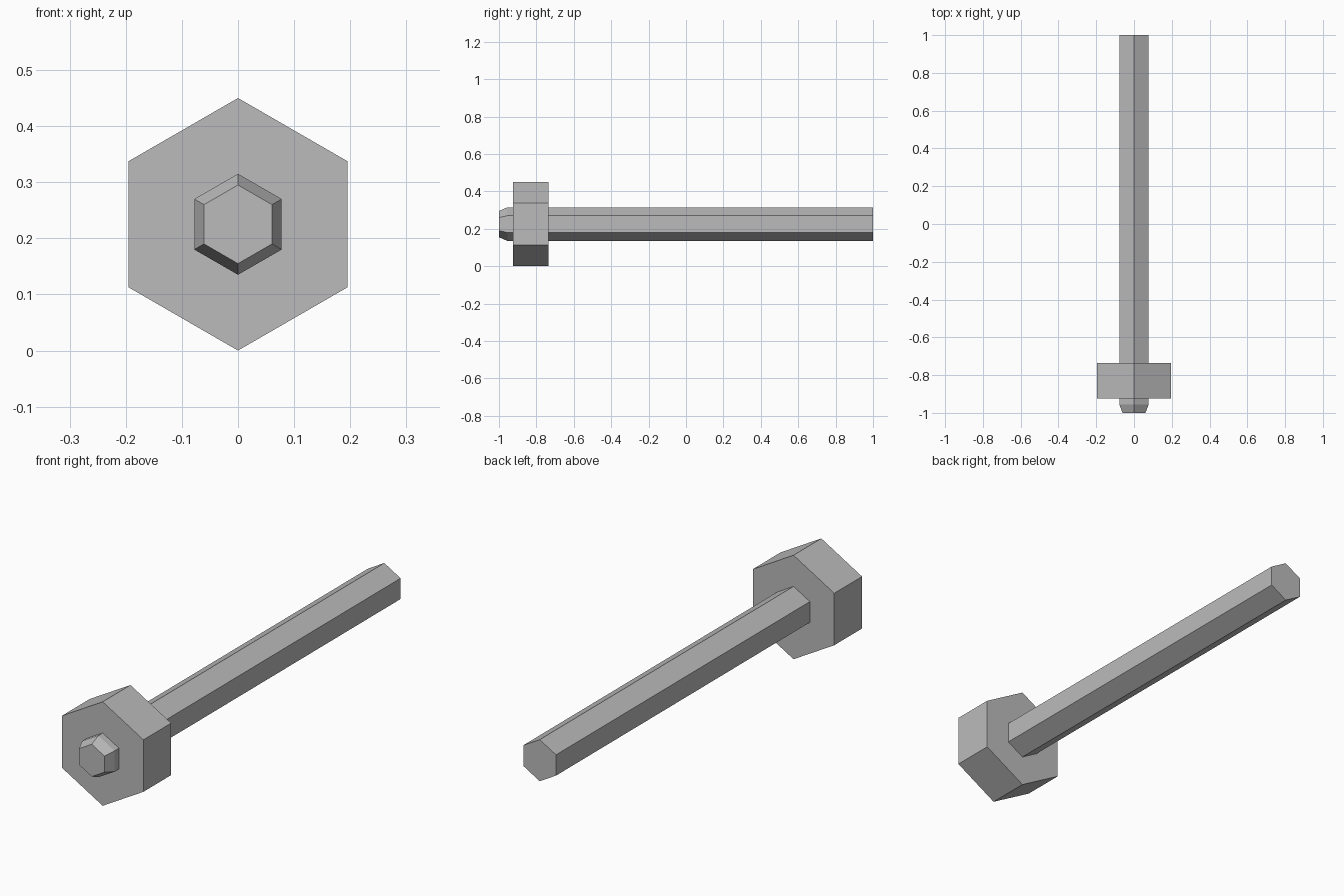
import bpy
import bmesh
from math import cos, sin, radians

cube = bpy.data.objects.get("Cube")
if cube:
    bpy.data.objects.remove(cube, do_unlink=True)

AXIS_Z = 0.225
SIDES = 6


def make_material(name, colour):
    mat = bpy.data.materials.new(name)
    mat.use_nodes = True
    mat.diffuse_color = colour
    mat.node_tree.nodes["Principled BSDF"].inputs["Base Color"].default_value = colour
    return mat


def hex_prism(name, sections, mat):
    """Loft pointy-top hexagons along y from (y, radius) sections."""
    bm = bmesh.new()
    rings = []
    for y, r in sections:
        angles = [radians(90 + 360 * i / SIDES) for i in range(SIDES)]
        rings.append([bm.verts.new((r * cos(a), y, AXIS_Z + r * sin(a))) for a in angles])
    for a, b in zip(rings, rings[1:]):
        for i in range(SIDES):
            j = (i + 1) % SIDES
            bm.faces.new((a[i], a[j], b[j], b[i]))
    bm.faces.new(rings[0])
    bm.faces.new(rings[-1])
    bmesh.ops.recalc_face_normals(bm, faces=bm.faces)
    mesh = bpy.data.meshes.new(name)
    bm.to_mesh(mesh)
    bm.free()
    mesh.materials.append(mat)
    obj = bpy.data.objects.new(name, mesh)
    bpy.context.collection.objects.link(obj)
    return obj


steel = make_material("grey_steel", (0.5, 0.5, 0.5, 1))

# Long hexagonal rod with a chamfered front tip
hex_prism("rod", [(-1, 0.07), (-0.955, 0.09), (1, 0.09)], steel)

# Thick hexagonal nut near the front end
hex_prism("nut", [(-0.925, 0.225), (-0.735, 0.225)], steel)
